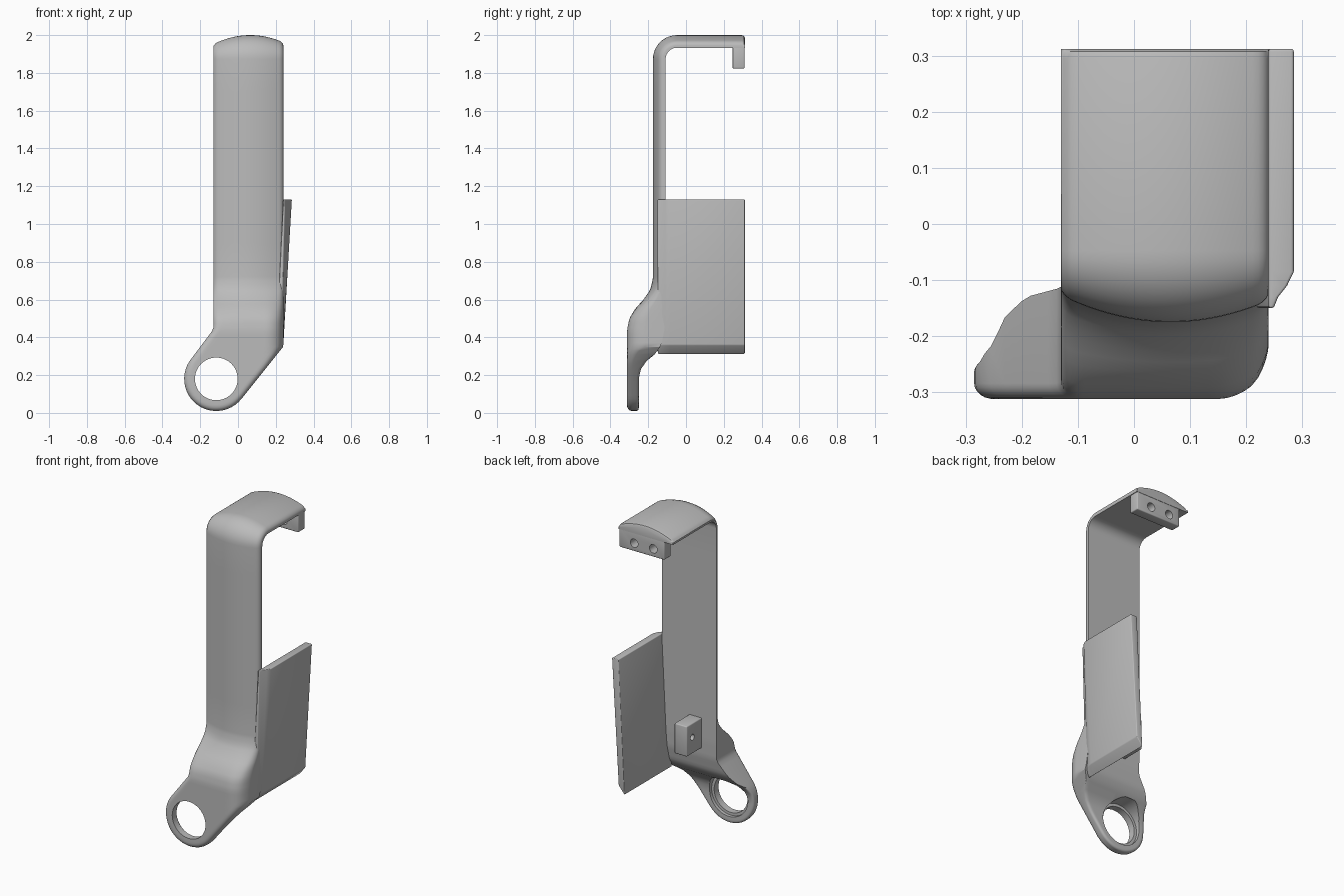
import bpy, bmesh, math
from mathutils import Vector, Matrix

if "Cube" in bpy.data.objects:
    bpy.data.objects.remove(bpy.data.objects["Cube"])

grey = bpy.data.materials.new("plain_grey")
grey.use_nodes = True
grey.diffuse_color = (0.5, 0.5, 0.5, 1)
grey.node_tree.nodes["Principled BSDF"].inputs["Base Color"].default_value = (0.5, 0.5, 0.5, 1)

RING_X, RING_Z, RING_R = -0.115, 0.18, 0.17
LEFT, RIGHT = -0.13, 0.24
BACK, THICK, INNER_TOP, BEND = -0.108, 0.067, 1.933, 0.06


def make(name, bm):
    bmesh.ops.recalc_face_normals(bm, faces=bm.faces[:])
    mesh = bpy.data.meshes.new(name)
    bm.to_mesh(mesh)
    bm.free()
    mesh.materials.append(grey)
    ob = bpy.data.objects.new(name, mesh)
    bpy.context.collection.objects.link(ob)
    return ob


def activate(ob):
    bpy.ops.object.select_all(action='DESELECT')
    ob.select_set(True)
    bpy.context.view_layer.objects.active = ob


def loft(name, sections):
    bm = bmesh.new()
    rings = [[bm.verts.new(p) for p in s] for s in sections]
    for a, b in zip(rings, rings[1:]):
        for i in range(len(a)):
            j = (i + 1) % len(a)
            bm.faces.new((a[i], a[j], b[j], b[i]))
    bm.faces.new(rings[0])
    bm.faces.new(rings[-1][::-1])
    return make(name, bm)


def box(name, lo, hi):
    bm = bmesh.new()
    bmesh.ops.create_cube(bm, size=1)
    lo, hi = Vector(lo), Vector(hi)
    for v in bm.verts:
        v.co = (lo + hi) / 2 + v.co * (hi - lo)
    return make(name, bm)


def bevel(ob, width):
    activate(ob)
    m = ob.modifiers.new("bevel", 'BEVEL')
    m.width, m.segments, m.limit_method = width, 3, 'ANGLE'
    bpy.ops.object.modifier_apply(modifier=m.name)


def drill(ob, centre, axis, radius, depth, sides=32):
    bm = bmesh.new()
    turn = Matrix.Rotation(math.pi / 2, 4, 'Y' if axis == 'X' else 'X')
    bmesh.ops.create_cone(bm, cap_ends=True, segments=sides, radius1=radius, radius2=radius,
                          depth=depth, matrix=Matrix.Translation(centre) @ turn)
    cutter = make("cutter", bm)
    cutter.hide_render = True
    activate(ob)
    m = ob.modifiers.new("hole", 'BOOLEAN')
    m.operation, m.solver, m.object = 'DIFFERENCE', 'EXACT', cutter
    bpy.ops.object.modifier_apply(modifier=m.name)
    bpy.data.objects.remove(cutter)


def interp(table, z):
    for (z0, a), (z1, b) in zip(table, table[1:]):
        if z <= z1:
            return a + (b - a) * max(0, z - z0) / (z1 - z0)
    return table[-1][1]


# Side profile of the lower arm: front and back depth by height
front_y = [(0, -.312), (.44, -.312), (.5, -.30), (.55, -.27), (.6, -.225), (.65, -.19), (.71, -.175)]
back_y = [(0, -.25), (.18, -.25), (.23, -.24), (.28, -.205), (.31, -.165), (.36, -.13), (.45, -.112), (.55, BACK)]


def outline(z):
    """Left and right edges of the front silhouette."""
    half = math.sqrt(max(0, RING_R ** 2 - (z - RING_Z) ** 2))
    left = RING_X - half if z < .288 else min(LEFT, -.246 + (z - .288) * .75)
    right = RING_X + half if z < .072 else min(RIGHT, .017 + (z - .072) * .8)
    return left, right


def edge_round(d, r):
    d = max(0, min(d, r))
    return r - math.sqrt(max(0, r * r - (r - d) ** 2))


def section(z, base, normal, thick, n=28):
    """Flat back and a curved front, blended from the arm to the strap."""
    left, right = outline(z)
    t = min(1, max(0, (z - .45) / .25))
    t = t * t * (3 - 2 * t)
    front, back = [], []
    for k in range(n + 1):
        x = left + (right - left) * (1 - math.cos(math.pi * k / n)) / 2
        d = min(x - left, right - x) * .8
        if z < .072:
            d = RING_R - math.hypot(x - RING_X, z - RING_Z)
        corner = .1 * (1 - math.sqrt(max(0, 1 - (max(0, x - .145) / .1) ** 2)))
        crown = .05 * ((x - .065) / .2) ** 2
        drop = corner * (1 - t) + crown * t + edge_round(d, .028 - .012 * t)
        out = max(.012, thick - drop)
        inset = edge_round(d, .014) if z < .3 else 0
        front.append(Vector((x, *(base + normal * out))))
        back.append(Vector((x, *(base + normal * min(inset, out - .005)))))
    return front + back[::-1]


# Strap and arm: one sweep from the ring up and over the top
heights = [RING_Z - RING_R * math.cos(math.radians(4 + 8 * i)) for i in range(16)]
heights += [.288 + .0206 * i for i in range(1, 22)] + [.9, 1.3, 1.7]
sections = []
for z in heights:
    yb = interp(back_y, z)
    sections.append(section(z, Vector((yb, z)), Vector((-1, 0)), yb - interp(front_y, z)))
for i in range(11):
    a = math.pi / 2 * i / 10
    nrm = Vector((-math.cos(a), math.sin(a)))
    centre = Vector((BACK + BEND, INNER_TOP - BEND))
    sections.append(section(1.9, centre + nrm * BEND, nrm, THICK))
for y, th in ((.295, THICK), (.307, THICK - .004), (.312, THICK - .014)):
    sections.append(section(1.9, Vector((y, INNER_TOP)), Vector((0, 1)), th))
strap = loft("strap_and_arm", sections)

# Ring opening with a wider recess on the back
drill(strap, (RING_X, -.28, RING_Z), 'Y', .113, .3, 64)
drill(strap, (RING_X, -.22, RING_Z), 'Y', .13, .1, 64)

# Leaning side panel with a slanted lower edge and a rounded front
panel_sections = []
for y, cut in ((-.15, .036), (-.13, .028), (-.11, .012), (-.085, 0), (.312, 0)):
    panel_sections.append([(.24 - cut * .3, y, .36), (.285 - cut, y, 1.13),
                           (.24, y, 1.13), (.2, y, .31)])
panel = loft("side_panel", panel_sections)
bevel(panel, .012)

# Hook lip with two screw holes
lip = box("hook_lip", (-.07, .247, 1.823), (.236, .31, 1.945))
bevel(lip, .006)
for x in (.135, .005):
    drill(lip, (x, .28, 1.872), 'Y', .026, .2)

# Mounting block behind the strap
block = box("mounting_block", (-.03, -.125, .5), (.055, .035, .685))
bevel(block, .006)
drill(block, (.01, -.02, .6), 'X', .018, .3)

for ob in (strap, panel, lip, block):
    activate(ob)
    bpy.ops.object.shade_smooth_by_angle(angle=math.radians(35))
